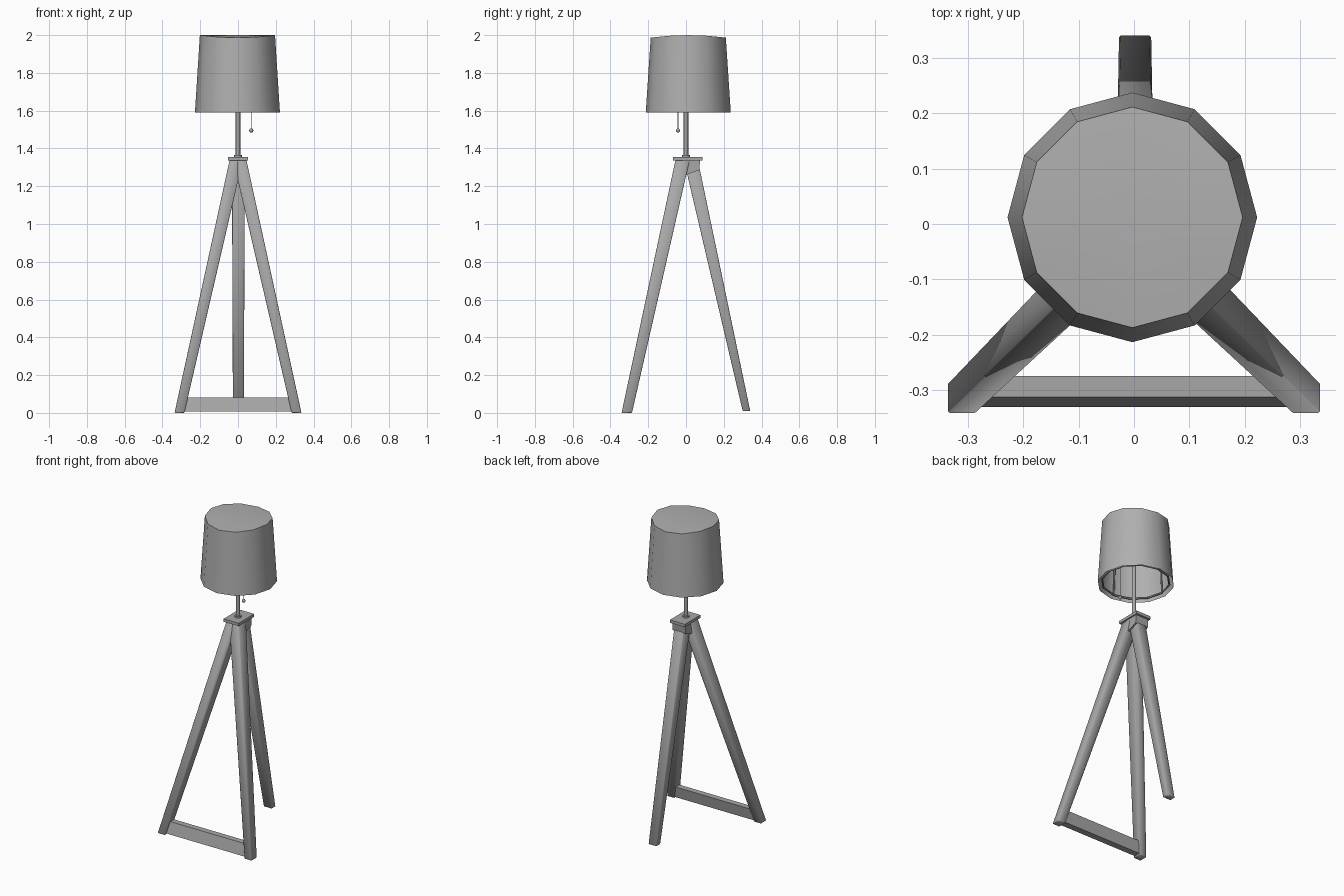
import bpy, bmesh, math
from mathutils import Vector

if "Cube" in bpy.data.objects:
    bpy.data.objects.remove(bpy.data.objects["Cube"])

C = Vector((-0.003, 0.012, 0))  # shade axis


def grey(name, v):
    m = bpy.data.materials.new(name)
    m.diffuse_color = (v, v, v, 1)
    m.use_nodes = True
    m.node_tree.nodes["Principled BSDF"].inputs["Base Color"].default_value = m.diffuse_color
    return m


FRAME, SHADE = grey("frame_grey", 0.39), grey("shade_grey", 0.43)


def finish(name, bm, smooth=None, mat=FRAME, bevel=0):
    bmesh.ops.recalc_face_normals(bm, faces=bm.faces)
    if bevel:
        bmesh.ops.bevel(bm, geom=bm.edges[:], offset=bevel, segments=1, affect='EDGES')
    me = bpy.data.meshes.new(name)
    bm.to_mesh(me)
    bm.free()
    me.materials.append(mat)
    ob = bpy.data.objects.new(name, me)
    bpy.context.collection.objects.link(ob)
    if smooth:
        bpy.ops.object.select_all(action='DESELECT')
        ob.select_set(True)
        bpy.context.view_layer.objects.active = ob
        bpy.ops.object.shade_smooth_by_angle(angle=math.radians(smooth))
    return ob


def loft(name, a, b, bevel=0):
    """Closed solid between two matching outlines."""
    bm = bmesh.new()
    va, vb = [bm.verts.new(p) for p in a], [bm.verts.new(p) for p in b]
    bm.faces.new(va)
    bm.faces.new(vb[::-1])
    n = len(va)
    for i in range(n):
        j = (i + 1) % n
        bm.faces.new((va[i], vb[i], vb[j], va[j]))
    return finish(name, bm, 50 if bevel else None, bevel=bevel)


def box(name, x0, x1, y0, y1, z0, z1):
    q = [(x0, y0), (x1, y0), (x1, y1), (x0, y1)]
    return loft(name, [(x, y, z0) for x, y in q], [(x, y, z1) for x, y in q])


def rod(name, p, q, r, n=12):
    p, q = Vector(p), Vector(q)
    bm = bmesh.new()
    bmesh.ops.create_cone(bm, cap_ends=True, segments=n, radius1=r, radius2=r,
                          depth=(q - p).length)
    rot = (q - p).to_track_quat('Z', 'Y')
    for v in bm.verts:
        v.co = rot @ v.co + (p + q) / 2
    return finish(name, bm, 50)


# Front legs: slanted outline with mirrored half, softened edges
profile = [(-0.336, 0), (-0.284, 0), (0.005, 1.25), (0.005, 1.337), (-0.045, 1.337)]
for side, s in (("left", 1), ("right", -1)):
    loft("front_leg_" + side,
         [(s * x, -0.341 + 0.213 * z, z) for x, z in profile],
         [(s * x, -0.286 + 0.228 * z, z) for x, z in profile], bevel=0.003)

# Back leg, tapering to the foot
w0, w1, cx = 0.029, 0.034, 0.002
loft("back_leg",
     [(cx - w0, 0.30, 0.01), (cx + w0, 0.30, 0.01),
      (cx + w0, 0.34, 0.01), (cx - w0, 0.34, 0.01)],
     [(cx - w1, 0.0, 1.29), (cx + w1, 0.0, 1.29),
      (cx + w1, 0.073, 1.29), (cx - w1, 0.073, 1.29)], bevel=0.003)

# Head block with sloping underside, and plate on top
head = [(0, 1.26), (0.07, 1.285), (0.075, 1.337), (-0.02, 1.337)]
loft("head_block", [(-0.046, y, z) for y, z in head], [(0.046, y, z) for y, z in head])
box("top_plate", -0.054, 0.054, -0.07, 0.088, 1.337, 1.356)

# Bottom rail between the front legs
rail = [(-0.33, 0.008), (-0.288, 0.008), (-0.274, 0.082), (-0.312, 0.082)]
loft("front_rail", [(-0.29, y, z) for y, z in rail], [(0.29, y, z) for y, z in rail])

# Pole, collar and lamp socket
rod("pole", (0, 0, 1.35), (0, 0, 1.97), 0.012)
rod("pole_collar", (0, 0, 1.355), (0, 0, 1.366), 0.02)
rod("lamp_socket", (0, 0, 1.75), (0, 0, 1.83), 0.025)

# Pull chain
rod("chain_arm", (0, 0, 1.77), (0.072, -0.042, 1.77), 0.003, 6)
rod("pull_chain", (0.07, -0.042, 1.77), (0.07, -0.042, 1.5), 0.002, 6)
bm = bmesh.new()
bmesh.ops.create_uvsphere(bm, u_segments=12, v_segments=8, radius=0.011)
bmesh.ops.translate(bm, verts=bm.verts, vec=(0.07, -0.042, 1.495))
finish("chain_ball", bm, 60)

# Shade: open-bottom 12-sided drum with gently bowed cap
bm = bmesh.new()
lo, hi = [], []
for i in range(12):
    d = Vector((math.cos(i * math.pi / 6), math.sin(i * math.pi / 6), 0))
    lo.append(bm.verts.new(C + d * 0.225 + Vector((0, 0, 1.59))))
    hi.append(bm.verts.new(C + d * 0.199 + Vector((0, 0, 2.0 - 0.014 * d.y ** 2))))
mid = bm.verts.new(C + Vector((0, 0, 2.0)))
for i in range(12):
    j = (i + 1) % 12
    bm.faces.new((lo[i], lo[j], hi[j], hi[i]))
    bm.faces.new((hi[i], hi[j], mid))
finish("lamp_shade", bm, 40, SHADE)

# Wire frame inside the shade: lower ring, struts and cross bars
bpy.ops.mesh.primitive_torus_add(major_segments=12, minor_segments=6, major_radius=0.2,
                                 minor_radius=0.006, location=C + Vector((0, 0, 1.605)))
ring = bpy.context.object
ring.name = "shade_ring"
ring.data.materials.append(FRAME)
for i in range(4):
    d = Vector((math.cos(i * math.pi / 2), math.sin(i * math.pi / 2), 0))
    low = C + d * 0.2 + Vector((0, 0, 1.605))
    top = C + d * 0.183 + Vector((0, 0, 1.965))
    rod("shade_strut", low, top, 0.005, 6)
    rod("shade_cross_bar", top, C + Vector((0, 0, 1.965)), 0.005, 6)
